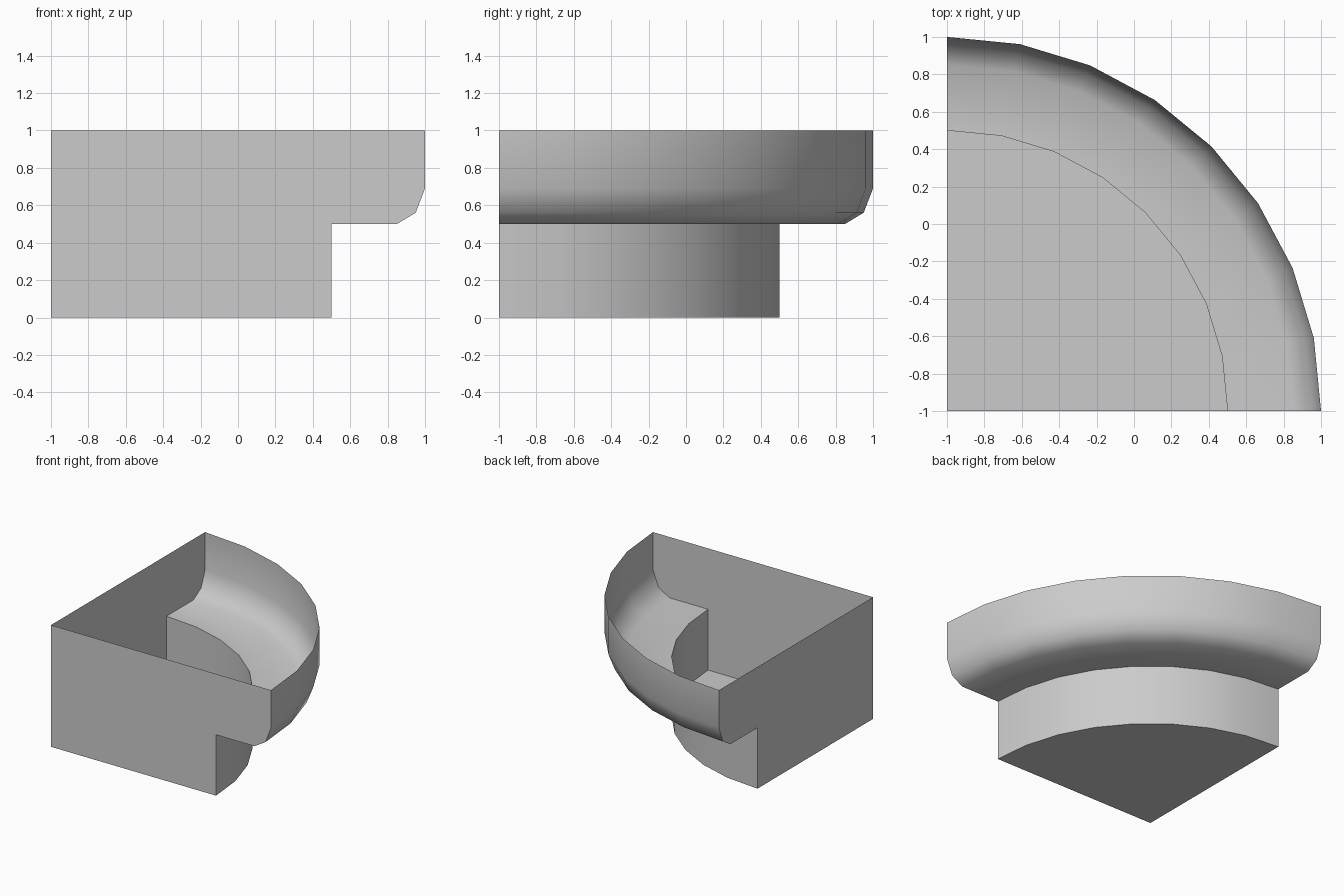
import bpy
import bmesh
import math
from mathutils import Vector

cube = bpy.data.objects.get("Cube")
if cube:
    bpy.data.objects.remove(cube, do_unlink=True)

SEGMENTS = 8
SHARP_ANGLE = math.radians(45)
AXIS = Vector((-1, -1, 0))

# Radius and height: floor, pit wall, ledge, rounded rim
PROFILE = [(0, 0), (1.5, 0), (1.5, 0.5), (1.85, 0.5),
           (1.95, 0.56), (2, 0.69), (2, 1)]

grey = bpy.data.materials.new("light grey")
grey.use_nodes = True
colour = (0.6, 0.6, 0.6, 1)
grey.diffuse_color = colour
grey.node_tree.nodes["Principled BSDF"].inputs["Base Color"].default_value = colour

bm = bmesh.new()

# Floor, pit, ledge and rim swept through a quarter turn
verts = [bm.verts.new(AXIS + Vector((r, 0, z))) for r, z in PROFILE]
edges = [bm.edges.new(pair) for pair in zip(verts, verts[1:])]
bmesh.ops.spin(bm, geom=verts + edges, cent=AXIS, axis=(0, 0, 1),
               angle=math.pi / 2, steps=SEGMENTS, use_duplicate=False)

# Two flat side walls closing the quarter, top left open
for direction in (Vector((1, 0, 0)), Vector((0, 1, 0))):
    outline = PROFILE + [(0, 1)]
    bm.faces.new([bm.verts.new(AXIS + direction * r + Vector((0, 0, z)))
                  for r, z in outline])

# Weld into one shell with outward normals
bmesh.ops.remove_doubles(bm, verts=bm.verts[:], dist=0.0005)
bmesh.ops.recalc_face_normals(bm, faces=bm.faces[:])

# Smooth curves, sharp corners
for face in bm.faces:
    face.smooth = True
for edge in bm.edges:
    edge.smooth = edge.is_manifold and edge.calc_face_angle() < SHARP_ANGLE

mesh = bpy.data.meshes.new("quarter_round_shell")
bm.to_mesh(mesh)
bm.free()
mesh.materials.append(grey)
shell = bpy.data.objects.new("quarter_round_shell", mesh)
bpy.context.collection.objects.link(shell)
